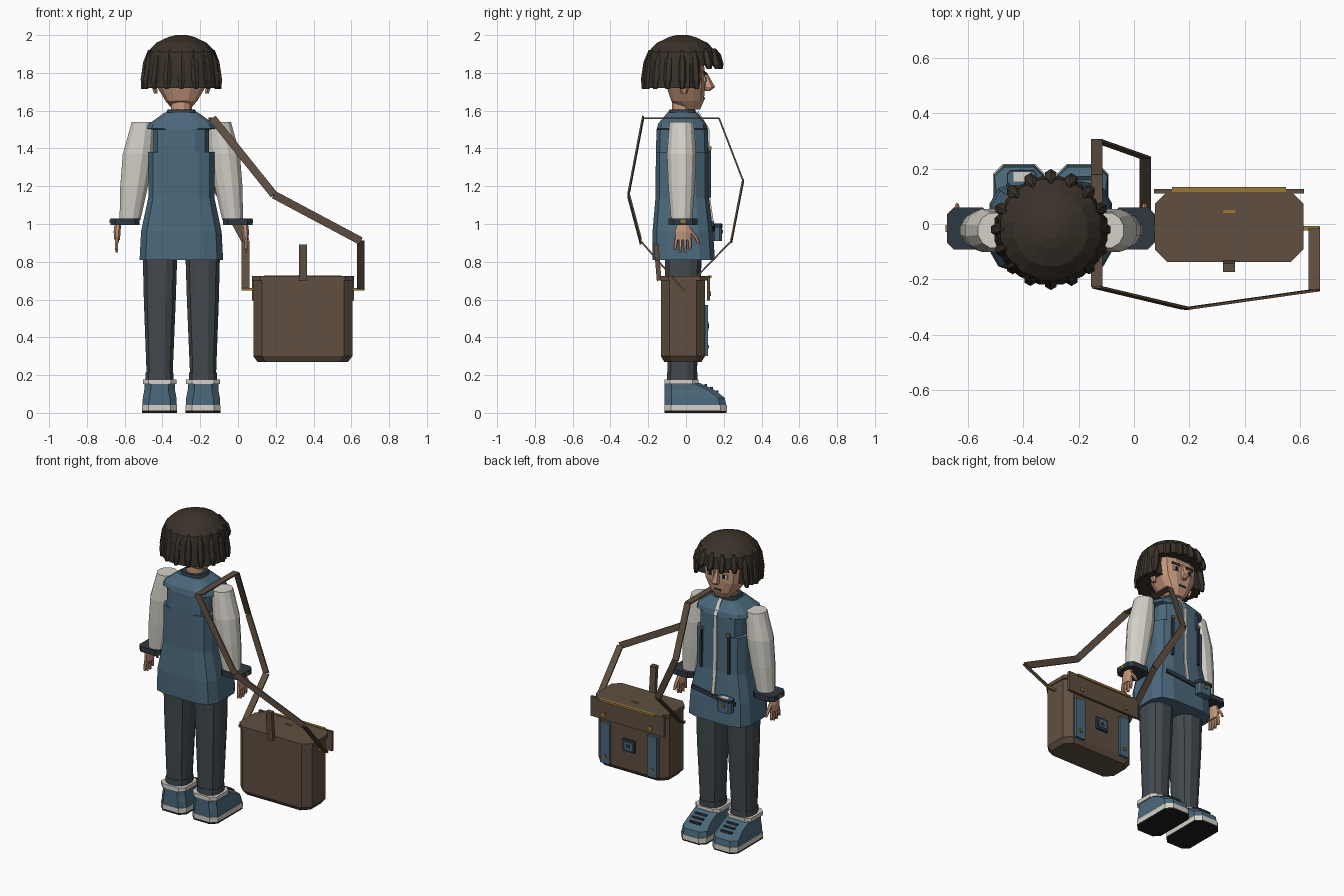
import bpy, bmesh
from math import sin, cos, pi, radians
from mathutils import Vector

if "Cube" in bpy.data.objects:
    bpy.data.objects.remove(bpy.data.objects["Cube"], do_unlink=True)


def material(name, *rgb):
    m = bpy.data.materials.new(name)
    m.use_nodes = True
    m.diffuse_color = (*rgb, 1)
    m.node_tree.nodes["Principled BSDF"].inputs["Base Color"].default_value = (*rgb, 1)
    return m


BLUE = material("denim blue", .07, .14, .2)
DARK = material("dark trim", .028, .04, .052)
WHITE = material("off white", .66, .64, .58)
BROWN = material("leather brown", .115, .078, .052)
HAIR = material("dark hair", .042, .032, .023)
PANTS = material("charcoal cloth", .055, .068, .076)
SKIN = material("skin", .56, .31, .2)
GOLD = material("brass", .32, .19, .04)
BLACK = material("black rubber", .012, .012, .014)
CX, CY = -.30, -.02


def build(name, rings, mat):
    """Skin a list of equal point rings and close both ends."""
    bm = bmesh.new()
    vs = [[bm.verts.new(p) for p in ring] for ring in rings]
    n = len(vs[0])
    for a, b in zip(vs, vs[1:]):
        for i in range(n):
            j = (i + 1) % n
            bm.faces.new((a[i], a[j], b[j], b[i]))
    bm.faces.new(vs[0][::-1])
    bm.faces.new(vs[-1])
    bmesh.ops.recalc_face_normals(bm, faces=bm.faces)
    me = bpy.data.meshes.new(name)
    bm.to_mesh(me)
    bm.free()
    me.materials.append(mat)
    ob = bpy.data.objects.new(name, me)
    bpy.context.collection.objects.link(ob)
    return ob


def loft(name, rings, mat, n=12, p=1, ymax=9):
    """Rings of (x, y, z, rx, ry); p below 1 squares the section."""
    def power(v):
        return abs(v) ** p * (1 if v > 0 else -1)
    angles = [2 * pi * (i + .5) / n for i in range(n)]
    return build(name, [[(x + rx * power(cos(a)), min(y + ry * power(sin(a)), ymax), z)
                         for a in angles] for x, y, z, rx, ry in rings], mat)


def slab(name, rings, mat, c=0):
    """Rings of (x0, x1, y0, y1, z) with plan corners cut by c."""
    def ring(x0, x1, y0, y1, z):
        if not c:
            return [(x0, y0, z), (x1, y0, z), (x1, y1, z), (x0, y1, z)]
        return [(x0 + c, y0, z), (x1 - c, y0, z), (x1, y0 + c, z), (x1, y1 - c, z),
                (x1 - c, y1, z), (x0 + c, y1, z), (x0, y1 - c, z), (x0, y0 + c, z)]
    return build(name, [ring(*r) for r in rings], mat)


def box(name, x, y, z, sx, sy, sz, mat, c=0):
    return slab(name, [(x - sx / 2, x + sx / 2, y - sy / 2, y + sy / 2, z + k * sz / 2)
                       for k in (-1, 1)], mat, c)


def ribbon(name, pts, width, thick, mat):
    """Flat band made of one straight piece per path segment."""
    pts = [Vector(p) for p in pts]
    for a, b in zip(pts, pts[1:]):
        t = (b - a).normalized()
        w = t.cross(Vector((0, 1, 0)))
        w = w.normalized() if w.length > .01 else Vector((1, 0, 0))
        d = t.cross(w) * thick / 2
        w = w * width / 2
        build(name, [[q + w + d, q - w + d, q - w - d, q + w - d] for q in (a, b)], mat)


# Torso: jacket with narrowed armholes, yoke and collar
loft("jacket", [(CX, y, z, rx, ry) for y, z, rx, ry in (
    (-.012, .81, .225, .168), (-.017, .96, .217, .163), (-.02, 1.14, .178, .144),
    (-.02, 1.38, .178, .142), (-.02, 1.381, .15, .142), (-.02, 1.5, .15, .138),
    (-.02, 1.505, .186, .136), (-.02, 1.53, .175, .13), (-.02, 1.59, .09, .08))], BLUE, p=.5)
loft("collar", [(CX, CY, 1.585, .085, .078), (CX, CY, 1.605, .075, .07)], DARK, p=.7)
ribbon("zipper", [(CX, .145, .99), (CX, .123, 1.14), (CX, .12, 1.5), (CX, .062, 1.595)],
       .022, .009, WHITE)
ribbon("belt", [(-.14, .142, 1.0), (-.3, .148, .98), (-.46, .14, .96)], .025, .012, DARK)
box("waist_pouch", -.405, .165, .955, .1, .05, .09, BLUE, .012)
box("pouch_flap", -.405, .166, .99, .108, .056, .02, DARK, .012)
box("pouch_top", -.405, .17, 1.002, .06, .035, .006, WHITE)
box("pouch_stud", -.405, .193, .96, .02, .008, .02, GOLD)

# Neck and head
loft("neck", [(CX, CY, 1.54, .058, .055), (CX, CY, 1.66, .058, .055)], SKIN)
loft("head", [(CX, y, z, rx, ry) for y, z, rx, ry in (
    (.03, 1.605, .045, .045), (.008, 1.65, .085, .088), (0, 1.72, .128, .103),
    (0, 1.8, .14, .103), (-.01, 1.9, .13, .1))], SKIN, p=.7)
loft("nose", [(CX, .112, 1.705, .014, .015), (CX, .122, 1.725, .024, .032),
              (CX, .1, 1.8, .01, .012)], SKIN, n=6)
box("mouth", CX, .094, 1.665, .05, .012, .012, DARK)

# Hair: crown, back curtain and locks all round
loft("hair_crown", [(CX, CY, z, r, r) for z, r in (
    (1.84, .195), (1.91, .185), (1.96, .135), (1.99, .07), (2, .03))], HAIR, n=16)
loft("hair_back", [(CX, CY, 1.72, .208, .203), (CX, CY, 1.85, .196, .196)],
     HAIR, n=16, ymax=.05)
for i in range(16):
    a = 2 * pi * i / 16
    front = sin(a) > .4
    low, high = (1.82, 1.93) if front else (1.715, 1.92)
    lock = []
    for f, r in ((0, .012), (.25, .024), (.7, .024), (1, .006)):
        R = .202 - .03 * f
        lock.append((CX + R * cos(a), CY + R * sin(a), low + (high - low) * f, r, r))
    loft("hair_lock", lock, HAIR, n=6)

# Parts that repeat on both sides of the body
for s in (-1, 1):
    def X(offset):
        return CX + s * offset

    # Face
    box("eye_white", X(.052), .099, 1.765, .045, .009, .026, WHITE)
    box("iris", X(.05), .103, 1.765, .02, .009, .024, BLACK)
    ribbon("eyebrow", [(X(.025), .102, 1.797), (X(.08), .093, 1.802)], .014, .012, HAIR)
    loft("ear", [(X(.135), -.01, 1.69, .012, .015), (X(.143), -.01, 1.73, .016, .026),
                 (X(.143), -.01, 1.77, .012, .02)], SKIN, n=6)

    # Jacket front pockets
    ribbon("pocket_slit", [(X(.1), .125, 1.14), (X(.1), .123, 1.4)], .014, .016, DARK)
    box("pocket_stud", X(.1), .128, 1.4, .018, .012, .018, GOLD)

    # Arm
    loft("sleeve", [(X(o), CY - .003, z, rx, ry) for o, z, rx, ry in (
        (.272, 1.02, .057, .058), (.25, 1.2, .076, .073), (.228, 1.37, .085, .08),
        (.208, 1.5, .068, .07), (.205, 1.54, .06, .065))], WHITE, n=12)
    box("cuff", X(.298), -.016, 1.013, .155, .152, .034, DARK, .025)
    box("cuff_stud", X(.377), -.016, 1.015, .006, .025, .02, GOLD)
    loft("palm", [(X(.34), -.015, .915, .016, .044), (X(.34), -.015, .96, .02, .046),
                  (X(.335), -.015, 1.01, .018, .032)], SKIN, n=8)
    for k in range(4):
        y = -.05 + .023 * k
        tip = .85 + (.012 if k in (0, 3) else 0)
        loft("finger", [(X(.342), y * 1.2, tip, .007, .007), (X(.344), y * 1.1, .885, .01, .01),
                        (X(.34), y, .93, .01, .011)], SKIN, n=6)
    loft("thumb", [(X(.338), .068, .898, .007, .008), (X(.338), .052, .93, .011, .012),
                   (X(.338), .015, .975, .012, .014)], SKIN, n=6)

    # Leg
    loft("trouser_leg", [(X(.113), -.015, .84, .094, .1), (X(.114), -.015, .6, .087, .095),
                         (X(.115), -.02, .18, .07, .078)], PANTS, n=12, p=.8)
    loft("trouser_cuff", [(X(.115), -.02, .175, .076, .083), (X(.115), -.02, .215, .076, .083)],
         PANTS, n=12, p=.8)

    # Shoe
    x0, x1 = X(.115) - .093, X(.115) + .093
    slab("shoe_tread", [(x0, x1, -.115, .215, 0), (x0, x1, -.115, .215, .012)], BLACK, .035)
    slab("shoe_sole", [(x0, x1, -.115, .217, .01), (x0, x1, -.115, .217, .042)], WHITE, .035)
    slab("shoe_upper", [(x0 + g, x1 - g, -.113, y, z) for g, y, z in (
        (.002, .213, .04), (.004, .205, .08), (.012, .15, .122), (.012, .075, .158))], BLUE, .035)
    slab("shoe_collar", [(x0 + .004, x1 - .004, -.115, .065, z) for z in (.152, .178)], WHITE, .03)
    for y, z in ((.105, .147), (.135, .132), (.165, .113)):
        box("shoe_lace", X(.115), y, z, .08, .014, .012, DARK)

# Satchel body, lid and front flap
BX = .343
slab("satchel_body", [(BX - w, BX + w, -.133 + g, .1 - g, z) for w, g, z in (
    (.24, .018, .27), (.262, 0, .3), (.262, 0, .7))], BROWN, .045)
slab("satchel_lid", [(BX - .268, BX + .268, -.137, .118, z) for z in (.7, .724)], BROWN, .045)
box("satchel_flap", BX, .118, .66, .54, .016, .13, BROWN)
box("flap_bar", BX, .125, .72, .41, .018, .014, GOLD)
box("lid_plate", BX, .045, .726, .045, .012, .006, GOLD)
ribbon("carry_handle", [(BX, -.142, .70), (BX, -.158, .89)], .042, .025, BROWN)
box("handle_tip", BX, -.158, .885, .042, .032, .014, BROWN)
box("buckle_frame", BX, .106, .46, .085, .016, .08, DARK)
box("buckle_plate", BX, .113, .46, .055, .01, .05, BLUE)
box("buckle_core", BX, .117, .46, .022, .008, .02, DARK)
for s in (-1, 1):
    x = BX + s * .172
    box("front_strap", x, .107, .435, .07, .018, .27, BLUE)
    box("strap_stud", x, .118, .35, .018, .008, .018, GOLD)
    box("flap_stud", x, .128, .63, .024, .008, .024, GOLD)
    box("side_ring_bar", BX + s * .292, -.015, .655, .065, .016, .014, GOLD)

# Shoulder strap from one side ring over the shoulder to the other
ribbon("shoulder_strap", [
    (.65, -.012, .65), (.65, -.24, .91), (.19, -.305, 1.155), (-.135, -.228, 1.56),
    (-.135, .175, 1.56), (-.135, .302, 1.23), (.04, .24, .91), (.04, -.012, .65)],
    .042, .009, BROWN)
